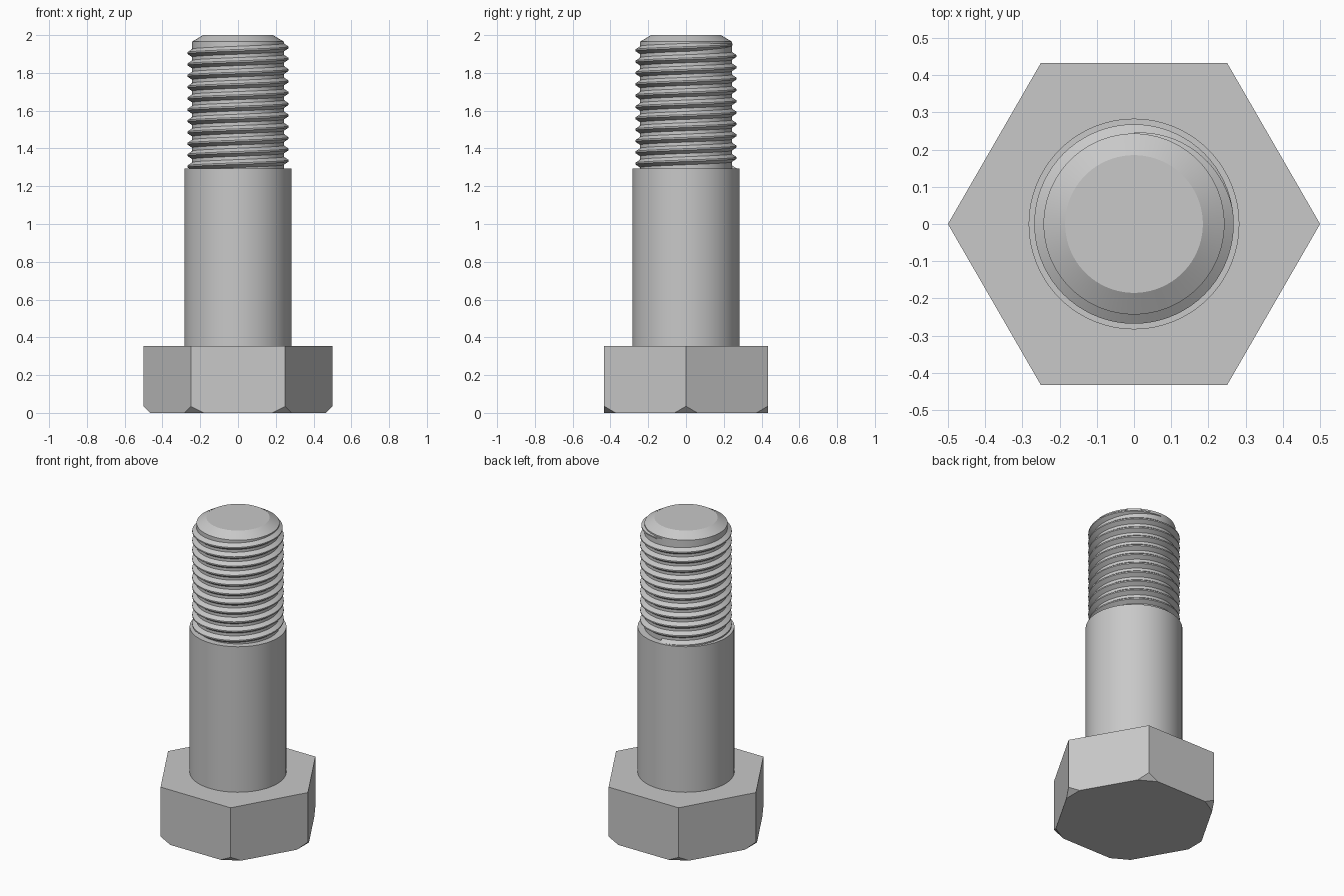
import bpy, bmesh, math
from mathutils import Vector

cube = bpy.data.objects.get("Cube")
if cube:
    bpy.data.objects.remove(cube, do_unlink=True)

# Single steel colour
steel = bpy.data.materials.new("steel_grey")
steel.use_nodes = True
STEEL = (0.58, 0.58, 0.58, 1)
steel.diffuse_color = STEEL
for node in steel.node_tree.nodes:
    if node.type == 'BSDF_PRINCIPLED':
        node.inputs["Base Color"].default_value = STEEL

HEAD_R, HEAD_H, HEAD_CUT = 0.5, 0.355, 0.035
SHANK_R, SHANK_TOP = 0.283, 1.295
CORE_R, CREST_R, PITCH = 0.243, 0.268, 0.06
SEGMENTS = 96


def finish(bm, name, smooth=True):
    bmesh.ops.recalc_face_normals(bm, faces=bm.faces)
    mesh = bpy.data.meshes.new(name)
    bm.to_mesh(mesh)
    bm.free()
    mesh.materials.append(steel)
    obj = bpy.data.objects.new(name, mesh)
    bpy.context.collection.objects.link(obj)
    if smooth:
        bpy.ops.object.select_all(action='DESELECT')
        obj.select_set(True)
        bpy.context.view_layer.objects.active = obj
        bpy.ops.object.shade_smooth_by_angle(angle=math.radians(25))
    return obj


def ring(bm, radius, z, count):
    return [bm.verts.new((radius * math.cos(math.tau * i / count),
                          radius * math.sin(math.tau * i / count), z))
            for i in range(count)]


def turned(bm, profile, count):
    """Closed solid from (radius, z) rings."""
    rings = [ring(bm, r, z, count) for r, z in profile]
    for low, high in zip(rings, rings[1:]):
        for i in range(count):
            j = (i + 1) % count
            bm.faces.new((low[i], low[j], high[j], high[i]))
    bm.faces.new(rings[0])
    bm.faces.new(rings[-1])


# Hexagonal head with its bottom corners cut off at 45 degrees
bm = bmesh.new()
turned(bm, [(HEAD_R, 0), (HEAD_R, HEAD_H)], 6)
for i in range(6):
    a = math.tau * i / 6
    out = Vector((math.cos(a), math.sin(a), 0))
    cut = bmesh.ops.bisect_plane(
        bm, geom=bm.verts[:] + bm.edges[:] + bm.faces[:],
        plane_co=out * (HEAD_R - HEAD_CUT),
        plane_no=out - Vector((0, 0, 1)), clear_outer=True)
    edges = [g for g in cut["geom_cut"] if isinstance(g, bmesh.types.BMEdge)]
    bmesh.ops.contextual_create(bm, geom=edges)
finish(bm, "hex_head", smooth=False)

# Plain shank
bm = bmesh.new()
turned(bm, [(SHANK_R, HEAD_H), (SHANK_R, SHANK_TOP)], SEGMENTS)
finish(bm, "shank", smooth=True)

# Threaded core with a chamfered tip
bm = bmesh.new()
turned(bm, [(CORE_R, SHANK_TOP), (CORE_R, 1.965), (0.185, 2.0)], SEGMENTS)
finish(bm, "threaded_core")

# Right-handed helical ridge, fading out at the tip on the back side
bm = bmesh.new()
END_Z, TURNS, STEPS = 1.95, 11, 72
total = TURNS * STEPS
previous = None
for i in range(total + 1):
    turn = (i - total) / STEPS
    a = math.pi / 2 + math.tau * turn
    z = END_Z + PITCH * turn
    fade = min(1, 0.1 - turn * 4)
    crest = CORE_R + (CREST_R - CORE_R) * fade
    half = 0.006 + 0.018 * fade
    section = [bm.verts.new((r * math.cos(a), r * math.sin(a), z + dz))
               for r, dz in ((CORE_R - 0.004, -half), (crest, -0.004),
                             (crest, 0.004), (CORE_R - 0.004, half))]
    if previous:
        for k in range(4):
            m = (k + 1) % 4
            bm.faces.new((previous[k], previous[m], section[m], section[k]))
    else:
        bm.faces.new(section)
    previous = section
bm.faces.new(previous)
finish(bm, "thread")
